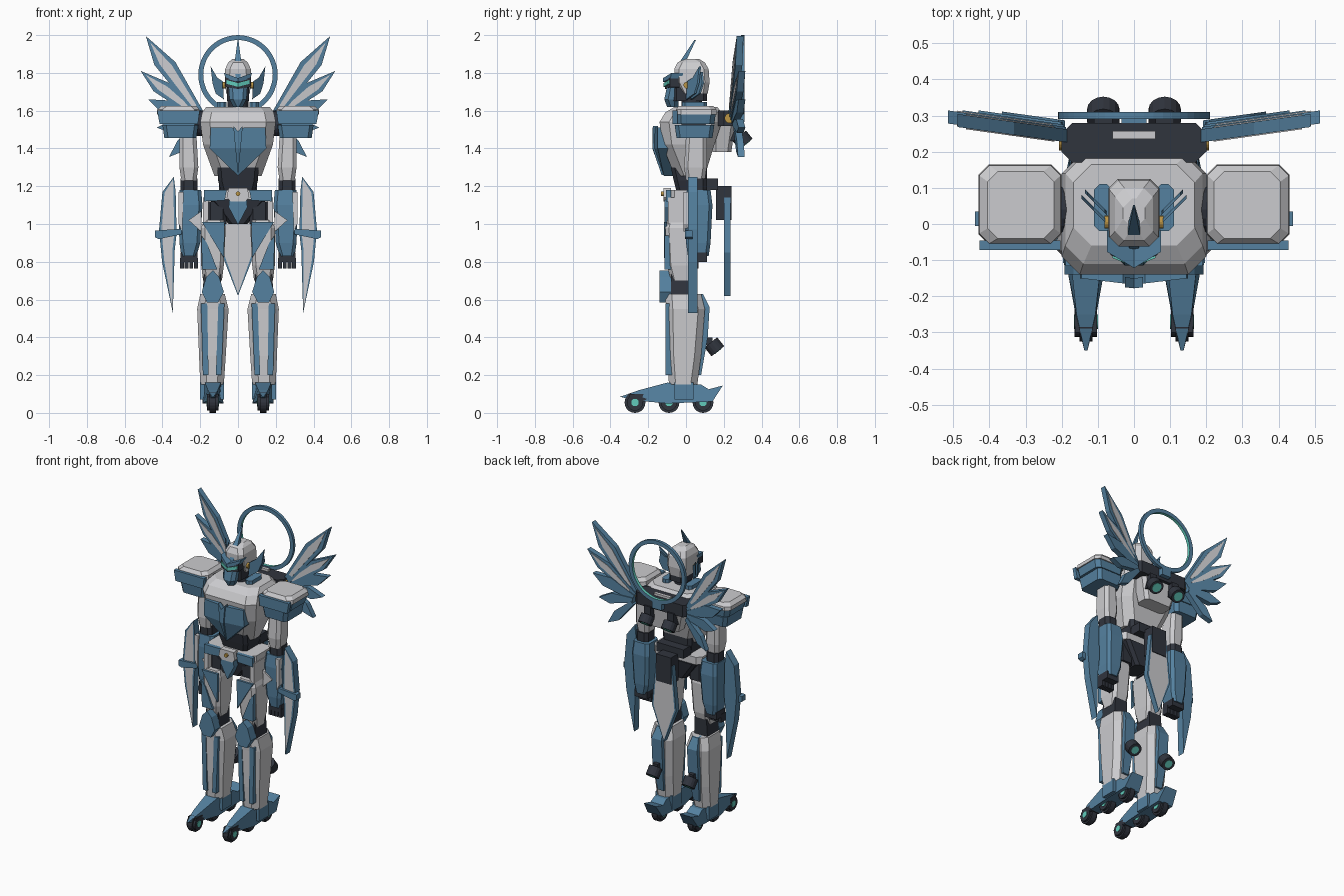
import bpy, bmesh, math
from mathutils import Vector

cube = bpy.data.objects.get("Cube")
if cube:
    bpy.data.objects.remove(cube, do_unlink=True)


def material(name, rgb):
    mat = bpy.data.materials.new(name)
    mat.use_nodes = True
    mat.diffuse_color = (*rgb, 1)
    mat.node_tree.nodes["Principled BSDF"].inputs["Base Color"].default_value = (*rgb, 1)
    return mat


blue = material("steel blue", (.09, .22, .35))
grey = material("light grey", (.6, .6, .62))
dark = material("dark graphite", (.03, .035, .048))
teal = material("glowing teal", (.12, .6, .5))
gold = material("gold", (.5, .3, .06))


def finish(name, bm, mats, mirror):
    bmesh.ops.recalc_face_normals(bm, faces=bm.faces)
    mesh = bpy.data.meshes.new(name)
    bm.to_mesh(mesh)
    bm.free()
    for mat in mats:
        mesh.materials.append(mat)
    obj = bpy.data.objects.new(name, mesh)
    bpy.context.collection.objects.link(obj)
    if mirror:
        obj.modifiers.new("Mirror", 'MIRROR').use_mirror_merge = False


def loft(name, rings, mat, cut=0, mirror=True):
    """Stack of chamfered rectangles given as (z, x0, x1, y0, y1)."""
    bm = bmesh.new()
    loops = []
    for z, x0, x1, y0, y1 in rings:
        c = min(cut, .4 * (x1 - x0), .4 * (y1 - y0))
        if cut:
            pts = [(x0 + c, y0), (x1 - c, y0), (x1, y0 + c), (x1, y1 - c),
                   (x1 - c, y1), (x0 + c, y1), (x0, y1 - c), (x0, y0 + c)]
        else:
            pts = [(x0, y0), (x1, y0), (x1, y1), (x0, y1)]
        loops.append([bm.verts.new((x, y, z)) for x, y in pts])
    n = len(loops[0])
    for a, b in zip(loops, loops[1:]):
        for i in range(n):
            bm.faces.new((a[i], a[(i + 1) % n], b[(i + 1) % n], b[i]))
    bm.faces.new(loops[0])
    bm.faces.new(loops[-1])
    finish(name, bm, [mat], mirror)


def box(name, x0, x1, y0, y1, z0, z1, mat, mirror=True, cut=0):
    loft(name, [(z0, x0, x1, y0, y1), (z1, x0, x1, y0, y1)], mat, cut, mirror)


def plate(name, pts, lo, hi, mat, axis='y', mirror=True, warp=None, inset=0, inlay=None, both=True):
    """Extruded outline: axis y takes (x, z) points, axis x takes (y, z)."""
    place = (lambda p, d: (p[0], d, p[1])) if axis == 'y' else (lambda p, d: (d, p[0], p[1]))
    bm = bmesh.new()
    a, b = [[bm.verts.new(place(p, d)) for p in pts] for d in (lo, hi)]
    caps = [bm.faces.new(a), bm.faces.new(b)]
    for i in range(len(pts)):
        j = (i + 1) % len(pts)
        bm.faces.new((a[i], a[j], b[j], b[i]))
    bmesh.ops.recalc_face_normals(bm, faces=bm.faces)
    if inset:
        caps = caps if both else caps[:1]
        bmesh.ops.inset_individual(bm, faces=caps, thickness=inset)
        for f in caps:
            f.material_index = 1
    if warp:
        for v in bm.verts:
            v.co = warp(v.co.copy())
    finish(name, bm, [mat, inlay or mat], mirror)


def cylinder(name, center, axis, radius, depth, mat, mirror=True, sides=16):
    bm = bmesh.new()
    bmesh.ops.create_cone(bm, cap_ends=True, segments=sides, radius1=radius,
                          radius2=radius, depth=depth)
    turn = Vector((0, 0, 1)).rotation_difference(Vector(axis))
    for v in bm.verts:
        v.co = turn @ v.co + Vector(center)
    finish(name, bm, [mat], mirror)


def sym(pts):
    return pts + [(-x, z) for x, z in reversed(pts) if x > 0]


# Feet with inline wheels
def toe_taper(v):
    v.x = .133 + (v.x - .133) * min(1, max(.08, (v.y + .36) / .2)) * (1.25 - 2.5 * v.z)
    return v


plate("foot", [(-.35, .085), (-.25, .12), (-.1, .16), (.08, .15), (.12, .125), (.195, .145),
               (.14, .06), (-.1, .05), (-.26, .065)], .083, .183, blue, 'x', warp=toe_taper)
for label, y in (("front", -.27), ("middle", -.09), ("rear", .09)):
    cylinder(label + "_wheel", (.133, y, .055), (1, 0, 0), .055, .035, dark, sides=20)
    cylinder(label + "_wheel_side", (.133, y, .055), (1, 0, 0), .043, .062, dark, sides=20)
    cylinder(label + "_hub", (.133, y, .055), (1, 0, 0), .02, .067, teal)
for x in (.075, .178):
    box("ankle_guard", x, x + .022, -.06, .04, .07, .16, blue)
box("wheel_fork", .103, .163, -.3, -.2, .06, .1, dark)

# Lower legs with two blue strips down the front
loft("shin", [(.15, .075, .2, -.09, .06), (.3, .065, .206, -.1, .08),
              (.55, .05, .216, -.105, .1), (.63, .07, .2, -.11, .08)], grey, .035)
plate("shin_outer_strip", [(.156, .2), (.186, .2), (.196, .58), (.163, .58)], -.108, -.07, blue)
plate("shin_inner_strip", [(.088, .2), (.117, .2), (.104, .58), (.072, .58)], -.108, -.07, blue)
loft("calf_strip", [(.2, .11, .155, .05, .08), (.4, .095, .17, .07, .115),
                    (.56, .095, .17, .08, .125), (.63, .11, .155, .05, .09)], blue)
down_back = Vector((0, .6, -.75)).normalized()
nozzle = Vector((.133, .15, .35))
cylinder("calf_nozzle", nozzle, down_back, .043, .06, dark)
cylinder("calf_nozzle_glow", nozzle + down_back * .029, down_back, .025, .006, teal)
box("nozzle_arm", .115, .15, .08, .14, .36, .4, dark)

# Knees and thighs
loft("knee_joint", [(.6, .09, .19, -.08, .04), (.74, .09, .18, -.08, .04)], dark)
plate("knee_pad", [(.075, .64), (.1, .72), (.133, .755), (.168, .72), (.192, .64),
                   (.165, .585), (.105, .585)], -.14, -.08, blue)
loft("thigh", [(.7, .085, .185, -.08, .03), (.78, .075, .195, -.1, .05),
               (.98, .065, .195, -.11, .06), (1.02, .075, .18, -.1, .05)], grey, .02)
plate("thigh_chevron", [(.07, 1.01), (.19, 1.01), (.075, .82)], -.116, -.1, blue)
plate("thigh_lower_trim", [(.165, .9), (.194, .94), (.19, .76), (.11, .76)], -.113, -.08, blue)

# Pelvis, belt and rear tabard
loft("pelvis", [(1, -.05, .05, -.05, .09), (1.13, -.15, .15, -.08, .12)], dark, .02, False)
box("hip_joint", .06, .165, -.07, .07, 1, 1.12, dark, cut=.02)
box("hip_side_panel", .155, .185, -.095, .03, 1, 1.14, grey)
box("belt", -.18, .18, -.09, .11, 1.13, 1.18, grey, False, .03)
plate("belt_front_panel", [(.06, 1.18), (.18, 1.18), (.18, 1.12), (.07, 1.125)], -.105, -.08, blue)
plate("buckle", sym([(.05, 1.19), (.06, 1.14), (.04, 1.12)]), -.12, -.08, grey, mirror=False)
cylinder("buckle_stud", (0, -.125, 1.16), (0, 1, 0), .012, .016, gold, False)
plate("crotch_guard", sym([(.045, 1.135), (.05, 1.09), (0, .995)]), -.115, -.06, blue, mirror=False)
plate("rear_tabard", sym([(.06, 1.14), (.09, .85), (0, .62)]), .2, .235, blue,
      mirror=False, inset=.012, inlay=grey)
box("tabard_mount", -.055, .055, .16, .24, 1.02, 1.2, dark, False)

# Waist and torso
loft("waist", [(1.17, -.09, .09, -.05, .1), (1.23, -.105, .105, -.065, .11),
               (1.3, -.11, .11, -.08, .11)], dark, .02, False)
box("rear_waist_block", -.1, .1, .09, .17, 1.18, 1.24, dark, False)
loft("torso", [(1.255, -.125, .125, -.06, .1), (1.42, -.185, .185, -.125, .15),
               (1.54, -.2, .2, -.14, .19), (1.59, -.19, .19, -.11, .19),
               (1.62, -.168, .168, -.06, .165)], grey, .05, False)


def chest_curve(v):
    v.y += .12 * abs(v.x) + .35 * max(0, 1.4 - v.z)
    return v


def facet_chest(name, pts, front, back, mat):
    """Split at the level of the bend so that both halves stay flat."""
    plate(name, pts[:-1] + [(0, 1.4)], front, back, mat, warp=chest_curve)
    plate(name + "_tip", [(0, 1.4), pts[-2], pts[-1]], front, back, mat, warp=chest_curve)


facet_chest("chest_shield", [(0, 1.48), (.03, 1.51), (.145, 1.51), (.15, 1.4), (0, 1.255)],
            -.168, -.09, blue)
facet_chest("chest_ridge", [(0, 1.49), (.025, 1.52), (.014, 1.4), (0, 1.26)], -.178, -.15, blue)
box("collar_pad", .06, .11, -.02, .11, 1.6, 1.645, blue, cut=.015)
cylinder("neck", (0, .03, 1.64), (0, 0, 1), .055, .12, dark, False)

# Head
loft("helmet", [(1.69, -.062, .062, -.03, .115), (1.75, -.07, .07, -.06, .125),
                (1.82, -.068, .068, -.062, .12), (1.855, -.052, .052, -.045, .1),
                (1.873, -.03, .03, -.01, .07)], grey, .025, False)
box("head_core", -.058, .058, -.07, .112, 1.65, 1.77, dark, False, .02)
loft("face_mask", [(1.62, -.025, .025, -.1, -.04), (1.66, -.045, .045, -.115, -.04),
                   (1.73, -.05, .05, -.1, -.04)], blue, .02, False)
plate("visor_frame", [(0, 1.715), (.065, 1.725), (.065, 1.775), (0, 1.76)], -.112, -.06, dark,
      warp=lambda v: v + Vector((0, .4 * v.x, 0)))
plate("visor", [(0, 1.726), (.06, 1.742), (.06, 1.762), (0, 1.746)], -.118, -.1, teal,
      warp=lambda v: v + Vector((0, .4 * v.x, 0)))
plate("brow", [(0, 1.752), (.065, 1.77), (.075, 1.8), (0, 1.772)], -.122, -.06, blue,
      warp=lambda v: v + Vector((0, .6 * v.x, 0)))
loft("crest", [(1.77, -.012, .012, -.07, -.04), (1.84, -.02, .02, -.045, -.01),
               (1.975, -.002, .002, .045, .053)], blue, 0, False)
cylinder("ear_disc", (.072, .005, 1.735), (1, 0, 0), .018, .02, gold)
for reach, shift in ((1, 0), (.8, .025)):
    plate("ear_fin", [(.075, 1.66), (.118, 1.69), (.135, 1.745), (.065 + .08 * reach, 1.69 + .145 * reach),
                      (.11, 1.775), (.08, 1.755)], shift, shift + .01, blue,
          warp=lambda v: v + Vector((0, v.x - .075, 0)))

# Shoulders and arms
cylinder("shoulder_joint", (.2, .04, 1.53), (1, 0, 0), .065, .06, dark)
loft("shoulder_roof", [(1.58, .2, .43, -.056, .164), (1.605, .203, .428, -.054, .162),
                       (1.625, .222, .405, -.04, .145)], grey, .028)
loft("shoulder_upper_band", [(1.53, .212, .41, -.05, .15), (1.59, .205, .425, -.052, .158)],
     blue, .025)
plate("shoulder_front_trim", [(.212, 1.53), (.415, 1.53), (.428, 1.6), (.203, 1.6)],
      -.072, -.045, blue)
loft("shoulder_lower_band", [(1.455, .22, .39, -.05, .14), (1.525, .21, .4, -.06, .15)], blue, .02)
loft("upper_arm", [(1.23, .22, .3, 0, .1), (1.3, .21, .31, -.01, .11),
                   (1.47, .22, .31, 0, .11)], grey, .02)
box("elbow", .215, .305, .01, .11, 1.17, 1.24, dark, cut=.02)
loft("forearm", [(.83, .22, .3, .01, .12), (.9, .2, .31, 0, .13),
                 (1.1, .188, .316, -.005, .14), (1.18, .195, .31, .005, .13)], blue, .018)
plate("forearm_inlay", [(.192, 1.07), (.262, 1.02), (.195, .96)], -.012, .01, grey)
plate("forearm_edge", [(.288, 1.17), (.314, 1.17), (.314, 1.0), (.295, .96)], -.012, .02, grey)
box("palm", .215, .305, .02, .11, .8, .85, dark)
for i in range(4):
    x = .212 + i * .025
    box("finger", x, x + .02, .02, .065, .765, .82, dark)

# Arm blades
plate("arm_blade", [(.34, 1.25), (.4, 1.17), (.418, .97), (.402, .8), (.345, .53),
                    (.335, .86), (.325, .95), (.33, 1.17)], .01, .06, blue,
      inset=.012, inlay=grey, both=False)
plate("blade_crossbar", [(.3, .945), (.42, .92), (.44, .93), (.44, .965), (.3, .975)],
      -.005, .035, blue)

# Backpack with thrusters
box("backpack", -.2, .2, .17, .28, 1.52, 1.6, dark, False, .03)
loft("backpack_lower", [(1.38, -.1, .1, .14, .24), (1.53, -.14, .14, .14, .26)], grey, .02, False)
box("backpack_cap", -.06, .06, .235, .257, 1.59, 1.615, grey, False)
thruster = Vector((.085, .3, 1.445))
cylinder("thruster", thruster, down_back, .045, .055, dark)
cylinder("thruster_glow", thruster + down_back * .027, down_back, .03, .006, teal)
box("thruster_bracket", .06, .11, .22, .29, 1.44, 1.53, dark)
cylinder("wing_hinge_pin", (.2, .23, 1.56), (1, 0, 0), .026, .016, gold)


# Wing feathers fan out from the hinges, the upper two with pale centres
def feather(name, root, tip, half, y, thick, mat):
    along = tip - root
    side = Vector((-along.y, along.x)).normalized() * half
    outline = [root + side * .45, root + along * .6 + side, tip,
               root + along * .7 - side, root - side * .45]
    plate(name, [tuple(p) for p in outline], y, y + thick, mat,
          warp=lambda v: v + Vector((0, .14 * (v.x - .2), 0)))


tips = [(.488, 1.995, .05), (.515, 1.81, .043), (.475, 1.66, .04),
        (.43, 1.51, .035), (.365, 1.355, .03)]
for i, (x, z, half) in enumerate(tips):
    root, tip = Vector((.2, 1.58 - .015 * i)), Vector((x, z))
    y = .228 + .006 * i
    feather("wing_feather", root, tip, half, y, .036, blue)
    if i < 2:
        feather("feather_inlay", root.lerp(tip, .1), root.lerp(tip, .92), half * .5,
                y - .003, .042, grey)

# Halo: flat band with a glowing inner rim
bm = bmesh.new()
section = [bm.verts.new((r, y, 1.79)) for r, y in ((.184, .29), (.21, .29), (.21, .31), (.184, .31))]
edges = [bm.edges.new((section[i - 1], section[i])) for i in range(4)]
bmesh.ops.spin(bm, geom=section + edges, cent=(0, .3, 1.79), axis=(0, 1, 0),
               angle=2 * math.pi, steps=48, use_merge=True)
for face in bm.faces:
    middle = face.calc_center_median() - Vector((0, .3, 1.79))
    face.material_index = int(middle.length < .19)
finish("halo", bm, [blue, teal], False)
box("halo_mount", -.035, .035, .25, .31, 1.54, 1.6, blue, False)
